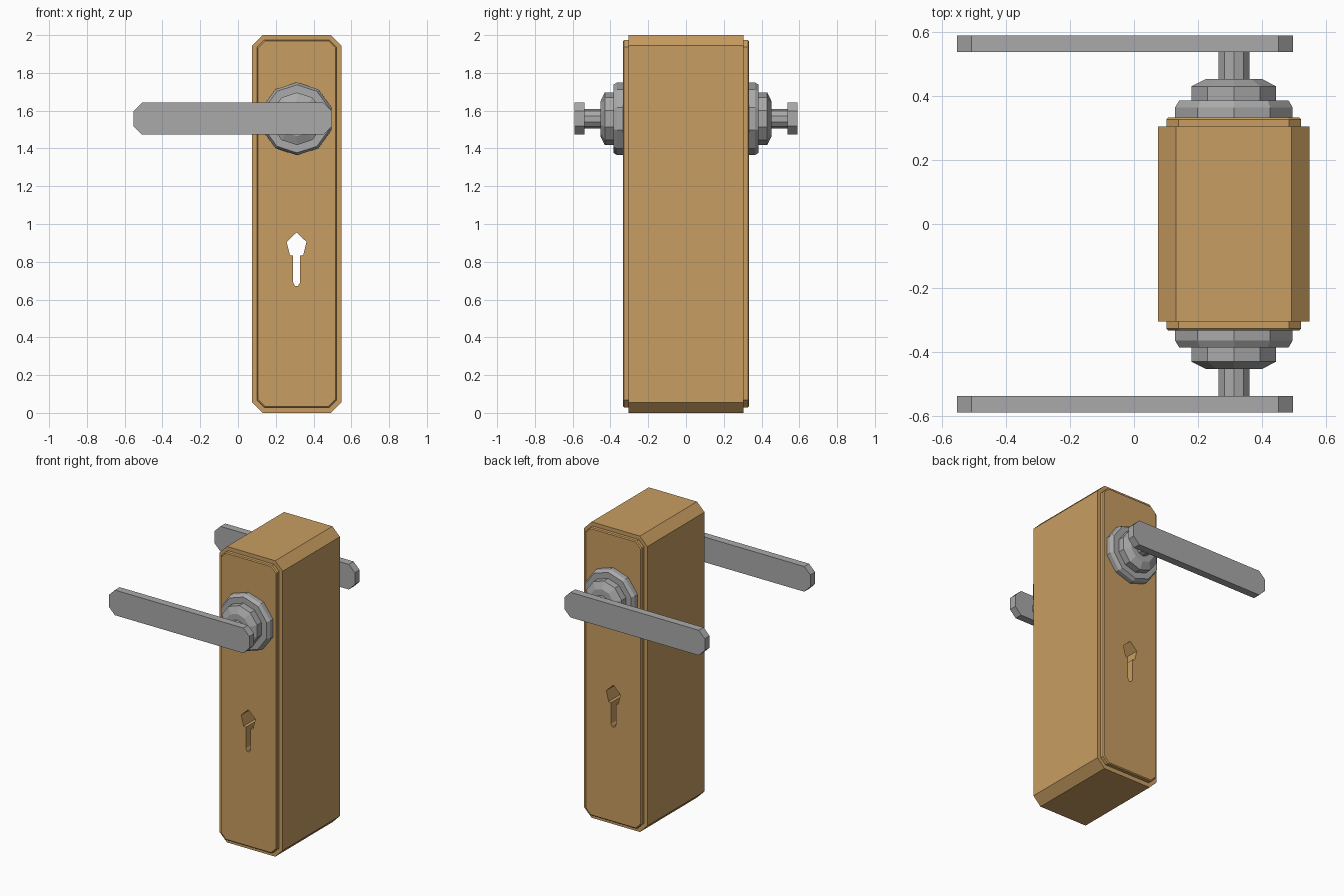
import bpy, bmesh, math

if "Cube" in bpy.data.objects:
    bpy.data.objects.remove(bpy.data.objects["Cube"], do_unlink=True)

CX, HANDLE_Z = 0.312, 1.557


def material(name, rgb):
    m = bpy.data.materials.new(name)
    m.use_nodes = True
    m.diffuse_color = (*rgb, 1)
    m.node_tree.nodes["Principled BSDF"].inputs["Base Color"].default_value = (*rgb, 1)
    return m


brass = material("brass", (0.58, 0.34, 0.12))
steel = material("steel", (0.40, 0.40, 0.40))


def chamfered(x0, x1, z0, z1, c):
    """Rectangle with cut corners, in the x-z plane."""
    return [(x0 + c, z0), (x1 - c, z0), (x1, z0 + c), (x1, z1 - c),
            (x1 - c, z1), (x0 + c, z1), (x0, z1 - c), (x0, z0 + c)]


def polygon(r, sides=10):
    """Regular polygon around the handle axis with a corner at the top."""
    steps = [2 * math.pi * i / sides for i in range(sides)]
    return [(CX + r * math.sin(a), HANDLE_Z + r * math.cos(a)) for a in steps]


def loft(name, sections, mat):
    """Solid through (y, outline) sections, capped at both ends."""
    bm = bmesh.new()
    rings = [[bm.verts.new((x, y, z)) for x, z in outline] for y, outline in sections]
    n = len(rings[0])
    for a, b in zip(rings, rings[1:]):
        for i in range(n):
            j = (i + 1) % n
            bm.faces.new((a[i], a[j], b[j], b[i]))
    bm.faces.new(rings[0])
    bm.faces.new(rings[-1])
    bmesh.ops.recalc_face_normals(bm, faces=bm.faces[:])
    mesh = bpy.data.meshes.new(name)
    bm.to_mesh(mesh)
    bm.free()
    mesh.materials.append(mat)
    obj = bpy.data.objects.new(name, mesh)
    bpy.context.collection.objects.link(obj)
    return obj


# Case with a raised, finely bevelled panel on front and back
case = chamfered(0.075, 0.548, 0, 2, 0.056)
panel = chamfered(0.101, 0.522, 0.029, 1.974, 0.038)
panel_face = chamfered(0.107, 0.516, 0.035, 1.968, 0.036)
half = [(0.305, case), (0.305, panel), (0.327, panel), (0.333, panel_face)]
body = loft("lock_case", [(-y, o) for y, o in reversed(half)] + half, brass)

# Keyhole running right through the case
right_side = [(0, 0.955), (0.053, 0.905), (0.035, 0.835), (0.018, 0.832),
              (0.018, 0.69), (0.008, 0.672)]
keyhole = [(CX - 0.002 + x, z) for x, z in right_side]
keyhole += [(CX - 0.002 - x, z) for x, z in reversed(right_side[1:])]
cutter = loft("keyhole_cutter", [(-0.5, keyhole), (0.5, keyhole)], brass)
cutter.hide_render = True
cut = body.modifiers.new("keyhole", "BOOLEAN")
cut.operation, cut.solver, cut.object = "DIFFERENCE", "EXACT", cutter
bpy.context.view_layer.objects.active = body
bpy.ops.object.modifier_apply(modifier=cut.name)
bpy.data.objects.remove(cutter, do_unlink=True)

# Stepped rose, spindle and lever on each face
rose_profile = [(0.333, 0.193), (0.364, 0.193), (0.385, 0.18), (0.385, 0.139),
                (0.43, 0.139), (0.453, 0.092), (0.453, 0.051), (0.54, 0.051)]
lever_outline = chamfered(-0.553, 0.497, 1.473, 1.643, 0.045)
for side, s in (("front", -1), ("back", 1)):
    loft(side + "_rose_and_spindle", [(s * y, polygon(r)) for y, r in rose_profile], steel)
    loft(side + "_lever", [(s * y, lever_outline) for y in (0.538, 0.589)], steel)
